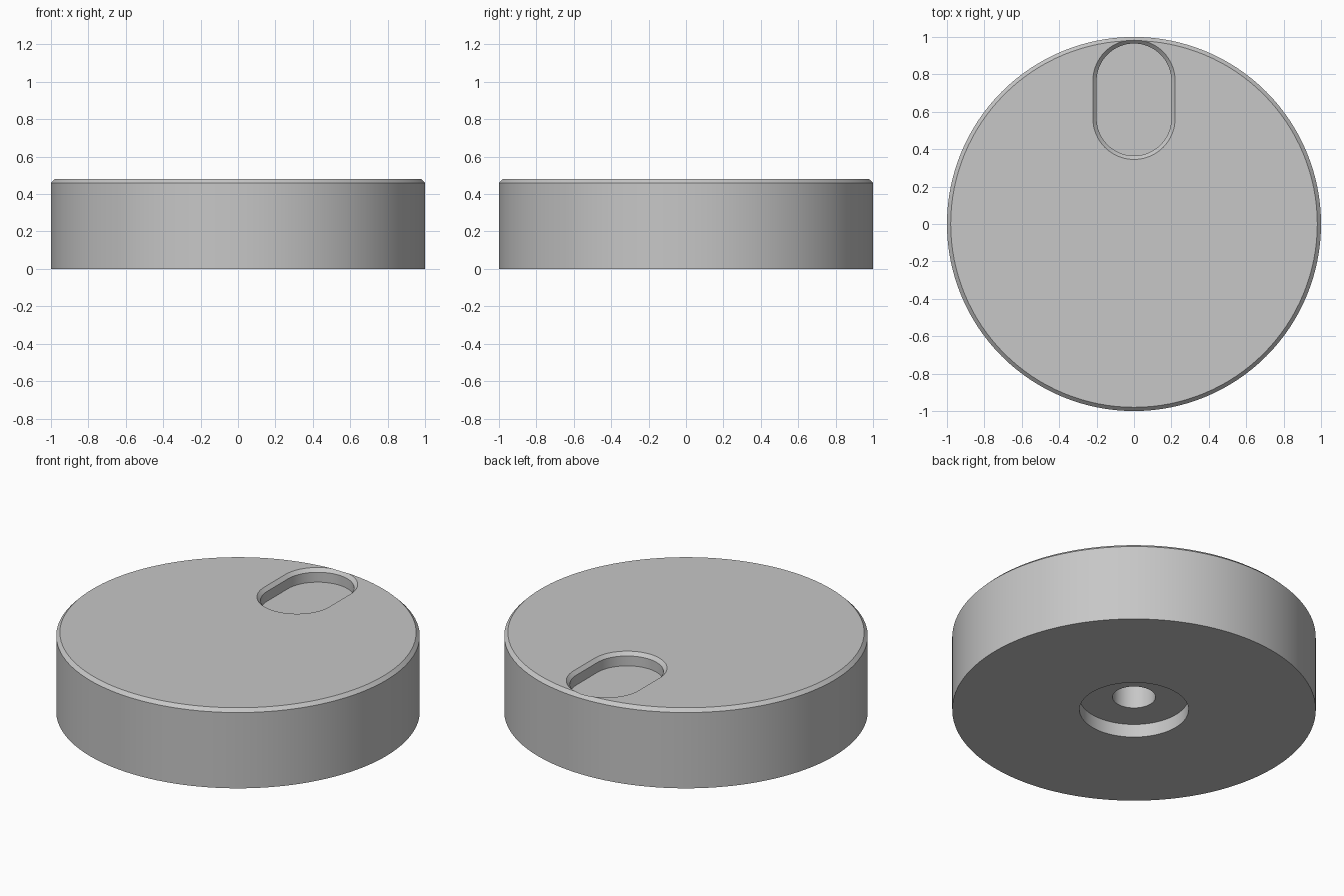
import bpy, bmesh, math
from mathutils import Vector

cube = bpy.data.objects.get("Cube")
if cube:
    bpy.data.objects.remove(cube, do_unlink=True)

# Single satin grey
grey = bpy.data.materials.new("light_grey")
grey.use_nodes = True
colour = (0.57, 0.57, 0.57, 1)
grey.diffuse_color = colour
grey.node_tree.nodes["Principled BSDF"].inputs["Base Color"].default_value = colour


def make_object(name, bm):
    bmesh.ops.recalc_face_normals(bm, faces=bm.faces)
    mesh = bpy.data.meshes.new(name)
    bm.to_mesh(mesh)
    bm.free()
    mesh.materials.append(grey)
    obj = bpy.data.objects.new(name, mesh)
    bpy.context.collection.objects.link(obj)
    return obj


def lathe(name, profile, steps=128):
    """Revolve (radius, height) points around z."""
    bm = bmesh.new()
    verts = [bm.verts.new((r, 0, z)) for r, z in profile]
    edges = [bm.edges.new(pair) for pair in zip(verts, verts[1:])]
    bmesh.ops.spin(bm, geom=verts + edges, cent=(0, 0, 0), axis=(0, 0, 1),
                   angle=math.tau, steps=steps)
    bmesh.ops.remove_doubles(bm, verts=bm.verts, dist=0.0001)
    return make_object(name, bm)


def slot_ring(bm, radius, z, near, far, steps=32):
    """Stadium outline running along y between two arc centres."""
    ring = []
    for centre, start in ((far, 0), (near, math.pi)):
        for i in range(steps + 1):
            a = start + math.pi * i / steps
            ring.append(bm.verts.new(Vector((radius * math.cos(a),
                                             centre + radius * math.sin(a), z))))
    return ring


# Knob body: chamfered top edge, counterbore and blind shaft hole underneath
height, chamfer = 0.48, 0.02
body = lathe("knob_body", [
    (0, height), (1 - chamfer, height), (1, height - chamfer), (1, 0),
    (0.3, 0), (0.3, 0.08), (0.118, 0.08), (0.118, 0.36), (0, 0.36)])

# Finger slot cutter with a flared rim
bm = bmesh.new()
levels = [(0.2, 0.4), (0.2, height - chamfer), (0.24, height + chamfer)]
rings = [slot_ring(bm, r, z, 0.565, 0.765) for r, z in levels]
for low, high in zip(rings, rings[1:]):
    for i in range(len(low)):
        j = (i + 1) % len(low)
        bm.faces.new((low[i], low[j], high[j], high[i]))
bm.faces.new(rings[0])
bm.faces.new(rings[-1])
cutter = make_object("finger_slot_cutter", bm)
cutter.hide_render = True

# Cut the slot, then drop the cutter
cut = body.modifiers.new("finger_slot", 'BOOLEAN')
cut.operation = 'DIFFERENCE'
cut.solver = 'EXACT'
cut.object = cutter
bpy.ops.object.select_all(action='DESELECT')
body.select_set(True)
bpy.context.view_layer.objects.active = body
bpy.ops.object.modifier_apply(modifier=cut.name)
bpy.data.objects.remove(cutter, do_unlink=True)
bpy.ops.object.shade_smooth_by_angle(angle=math.radians(30))
